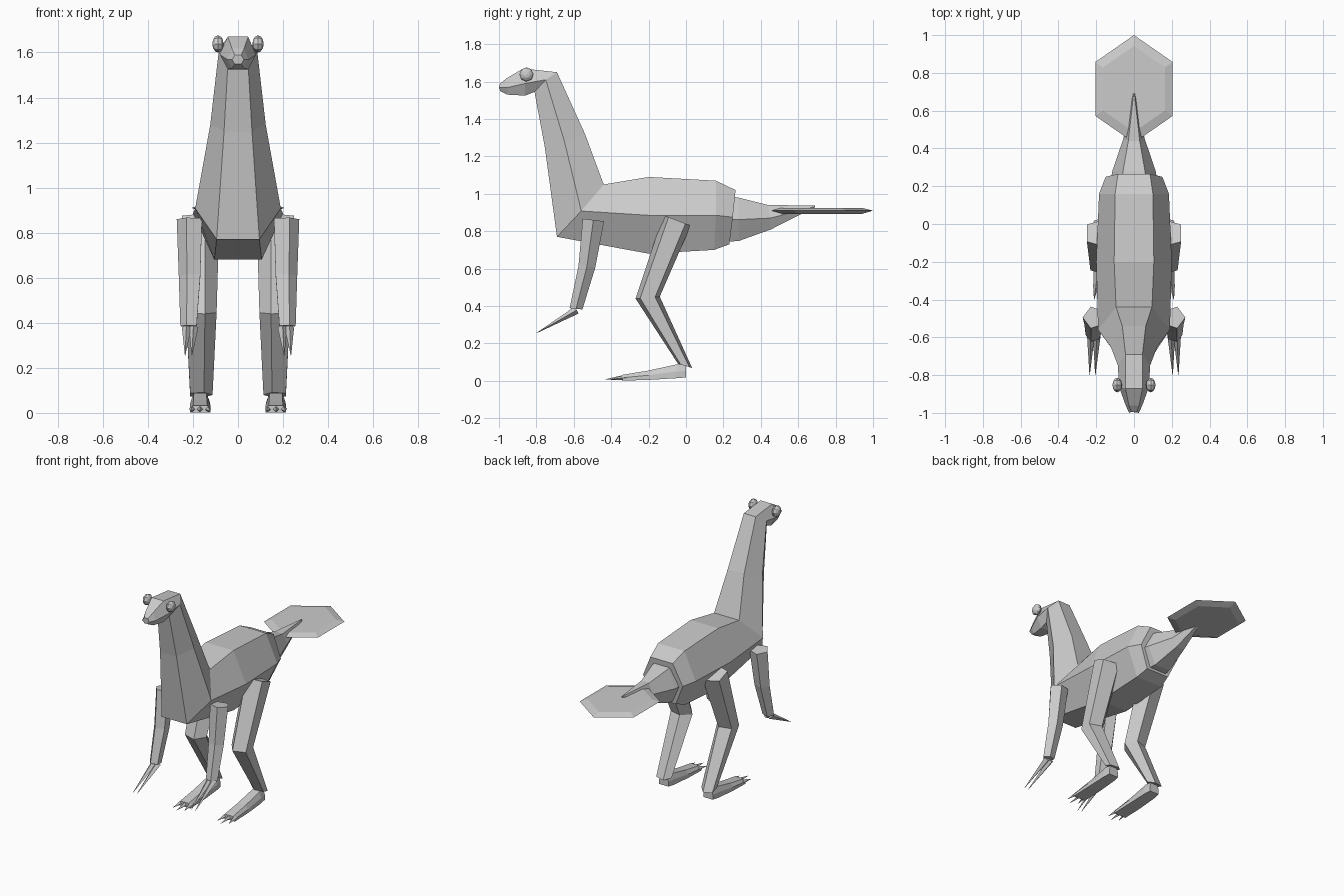
import bpy, bmesh, math
from mathutils import Vector

if "Cube" in bpy.data.objects:
    bpy.data.objects.remove(bpy.data.objects["Cube"])


def loft(name, rings, mirror=False):
    """Skin a list of equal-sized rings, cap both ends, optionally mirror in x."""
    bm = bmesh.new()
    loops = [[bm.verts.new(p) for p in ring] for ring in rings]
    n = len(loops[0])
    for a, b in zip(loops, loops[1:]):
        for i in range(n):
            j = (i + 1) % n
            bm.faces.new((a[i], a[j], b[j], b[i]))
    bm.faces.new(loops[0])
    bm.faces.new(loops[-1])
    return finish(name, bm, mirror)


def finish(name, bm, mirror=False):
    bmesh.ops.recalc_face_normals(bm, faces=bm.faces[:])
    mesh = bpy.data.meshes.new(name)
    bm.to_mesh(mesh)
    bm.free()
    obj = bpy.data.objects.new(name, mesh)
    bpy.context.collection.objects.link(obj)
    if mirror:
        m = obj.modifiers.new("mirror", 'MIRROR')
        m.use_bisect_axis[0] = False
        m.use_mirror_merge = False
    return obj


def hexagon(top, mid, bot, w_mid, w_top, w_bot=None):
    """Six-sided section; top, mid and bot are (y, z) points."""
    w_bot = w_top if w_bot is None else w_bot
    return [(w_top, *top), (w_mid, *mid), (w_bot, *bot),
            (-w_bot, *bot), (-w_mid, *mid), (-w_top, *top)]


def limb(cx, cy, cz, rx, ry, slope, phase):
    """Five-sided limb section; slope tilts it in z along y."""
    ring = []
    for i in range(5):
        a = phase + math.tau * i / 5
        dy = ry * math.sin(a)
        ring.append((cx + rx * math.cos(a), cy + dy, cz + slope * dy))
    return ring


def claw(name, base, tip, r):
    """Pointed four-sided spike from base to tip, on both sides."""
    base, tip = Vector(base), Vector(tip)
    bm = bmesh.new()
    d = tip - base
    rot = d.to_track_quat('Z', 'Y').to_matrix().to_4x4()
    rot.translation = (base + tip) / 2
    bmesh.ops.create_cone(bm, cap_ends=True, segments=4, radius1=r, radius2=0.001,
                          depth=d.length, matrix=rot)
    return finish(name, bm, True)


# Torso, neck and head in one skin
loft("body", [
    hexagon((0.265, 1.02), (0.25, 0.875), (0.232, 0.73), 0.15, 0.085),
    hexagon((0.16, 1.07), (0.16, 0.885), (0.15, 0.70), 0.185, 0.10),
    hexagon((-0.20, 1.09), (-0.20, 0.885), (-0.20, 0.68), 0.20, 0.105),
    hexagon((-0.44, 1.05), (-0.56, 0.908), (-0.69, 0.77), 0.19, 0.095),
    hexagon((-0.54, 1.32), (-0.65, 1.28), (-0.755, 1.25), 0.123, 0.062),
    hexagon((-0.69, 1.65), (-0.75, 1.61), (-0.81, 1.545), 0.085, 0.045),
    hexagon((-0.87, 1.67), (-0.86, 1.59), (-0.86, 1.525), 0.08, 0.045),
    hexagon((-0.96, 1.617), (-0.955, 1.568), (-0.955, 1.53), 0.046, 0.027),
    hexagon((-0.995, 1.588), (-1.0, 1.568), (-0.992, 1.548), 0.026, 0.014),
])

# Tail stub and the flat fan behind it
loft("tail", [
    hexagon((0.22, 0.99), (0.22, 0.865), (0.22, 0.745), 0.125, 0.065),
    hexagon((0.28, 0.98), (0.28, 0.862), (0.28, 0.747), 0.115, 0.058),
    hexagon((0.44, 0.94), (0.45, 0.87), (0.455, 0.81), 0.057, 0.03),
    hexagon((0.69, 0.937), (0.69, 0.932), (0.69, 0.928), 0.004, 0.002),
])
loft("tail_fan", [
    [(0.205 / 0.866 * k * math.sin(math.tau * i / 6),
      0.715 + 0.285 * k * math.cos(math.tau * i / 6), z) for i in range(6)]
    for k, z in ((0.8, 0.893), (1.0, 0.91), (0.8, 0.924))
])

# Eyes
for side, name in ((1, "right_eye"), (-1, "left_eye")):
    bpy.ops.mesh.primitive_uv_sphere_add(
        segments=8, ring_count=6, radius=1, location=(side * 0.089, -0.853, 1.638),
        rotation=(0, math.pi / 2, 0))
    eye = bpy.context.object
    eye.name = name
    eye.scale = (0.038, 0.038, 0.025)

# Arms with two long claws
loft("arms", [
    limb(0.21, -0.495, 0.86, 0.062, 0.06, -0.12, 0),
    limb(0.21, -0.53, 0.61, 0.053, 0.047, -0.12, 0),
    limb(0.216, -0.588, 0.385, 0.04, 0.036, -0.1, 0),
], True)
for i, (x0, x1) in enumerate(((0.197, 0.205), (0.228, 0.235))):
    claw(f"hand_claws_{i + 1}", (x0, -0.585, 0.378), (x1, -0.80, 0.255), 0.021)

# Hind legs
P = math.radians(36)
loft("hind_legs", [
    limb(0.175, -0.048, 0.858, 0.092, 0.077, -0.38, P),
    limb(0.17, -0.205, 0.445, 0.075, 0.068, 0.08, P),
    limb(0.168, -0.005, 0.08, 0.055, 0.04, -0.3, P),
], True)


# Feet with three toe claws
def foot_ring(y, z0, z1, w0, w1):
    return [(0.168 + x, y, z) for x, z in
            ((-w0, z0), (w0, z0), (w0, (z0 + z1) / 2), (w1, z1), (-w1, z1), (-w0, (z0 + z1) / 2))]


loft("feet", [
    foot_ring(0.0, 0.018, 0.085, 0.035, 0.025),
    foot_ring(-0.05, 0.014, 0.088, 0.042, 0.028),
    foot_ring(-0.20, 0.005, 0.055, 0.046, 0.03),
    foot_ring(-0.34, 0.001, 0.032, 0.046, 0.032),
], True)
for i, (x0, x1, y) in enumerate(((0.135, 0.125, -0.40), (0.168, 0.168, -0.43), (0.201, 0.211, -0.40))):
    claw(f"toe_claws_{i + 1}", (x0, -0.32, 0.018), (x1, y, 0.008), 0.016)
